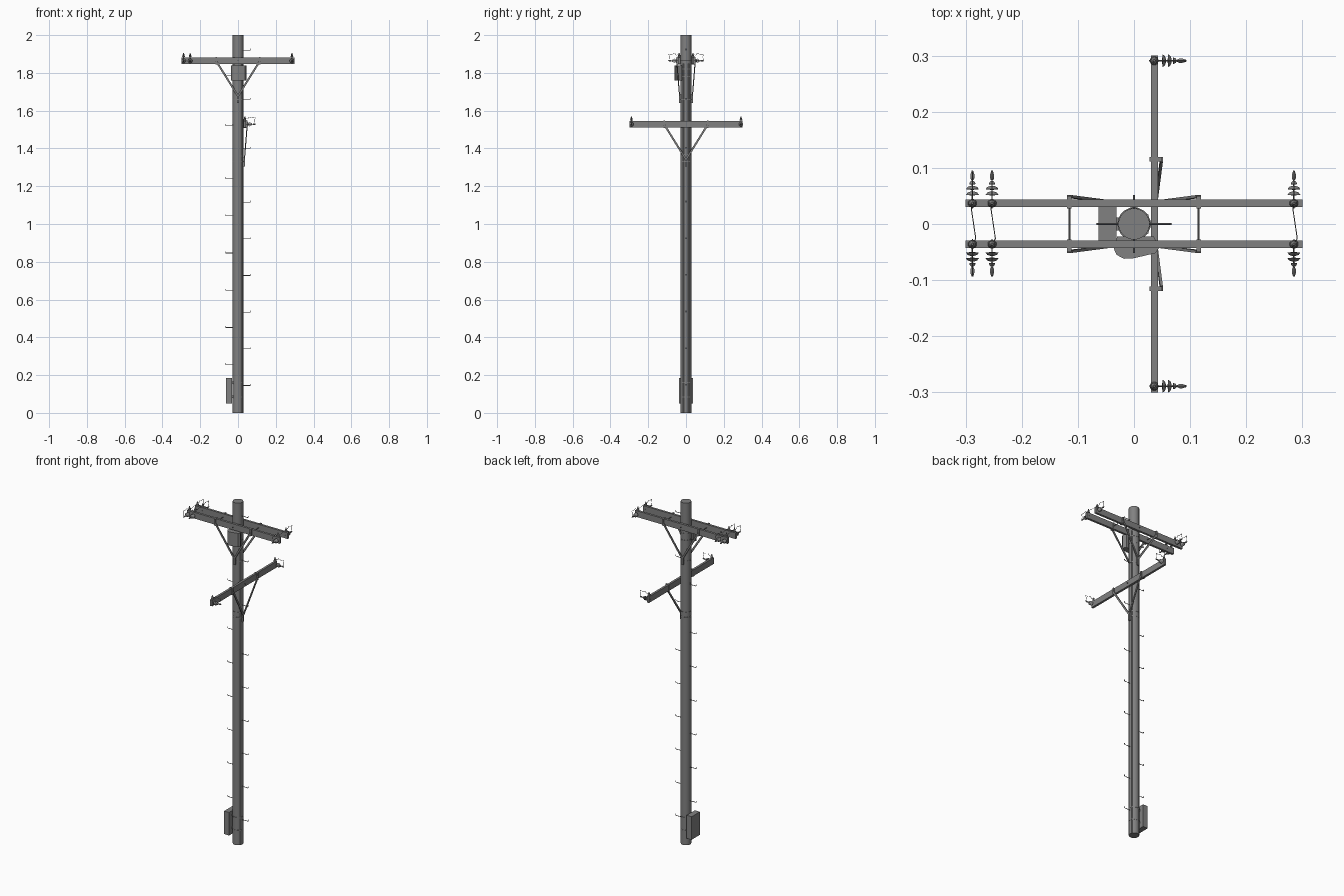
import bpy, bmesh, math
from mathutils import Vector, Matrix

old = bpy.data.objects.get("Cube")
if old:
    bpy.data.objects.remove(old)

grey = bpy.data.materials.new("weathered grey")
grey.use_nodes = True
GREY = (0.22, 0.22, 0.22, 1)
grey.diffuse_color = GREY
grey.node_tree.nodes["Principled BSDF"].inputs["Base Color"].default_value = GREY


def finish(name, bm, smooth=False):
    bmesh.ops.recalc_face_normals(bm, faces=bm.faces[:])
    mesh = bpy.data.meshes.new(name)
    bm.to_mesh(mesh)
    bm.free()
    mesh.materials.append(grey)
    ob = bpy.data.objects.new(name, mesh)
    bpy.context.collection.objects.link(ob)
    if smooth:
        bpy.ops.object.select_all(action='DESELECT')
        ob.select_set(True)
        bpy.context.view_layer.objects.active = ob
        bpy.ops.object.shade_smooth_by_angle(angle=math.radians(40))
    return ob


def add_box(bm, lo, hi, matrix=Matrix()):
    lo, hi = Vector(lo), Vector(hi)
    m = matrix @ Matrix.Translation((lo + hi) / 2) @ Matrix.Diagonal((*(hi - lo), 1))
    bmesh.ops.create_cube(bm, size=1, matrix=m)


def add_rod(bm, a, b, r, sides=6):
    a, b = Vector(a), Vector(b)
    d = b - a
    m = Matrix.Translation((a + b) / 2) @ d.to_track_quat('Z', 'Y').to_matrix().to_4x4()
    bmesh.ops.create_cone(bm, cap_ends=True, segments=sides, radius1=r, radius2=r,
                          depth=d.length, matrix=m)


def add_wire(bm, points, r):
    for a, b in zip(points, points[1:]):
        add_rod(bm, a, b, r, 5)


def add_strip(bm, a, b, width, thick, normal):
    # flat bar from a to b whose broad side faces the given normal
    a, b = Vector(a), Vector(b)
    z = (b - a).normalized()
    x = Vector(normal).cross(z).normalized()
    y = z.cross(x)
    m = Matrix((x, y, z)).transposed().to_4x4()
    m.translation = (a + b) / 2
    length = (b - a).length / 2
    add_box(bm, (-width / 2, -thick / 2, -length), (width / 2, thick / 2, length), m)


def add_lathe(bm, profile, matrix, sides=10):
    # profile holds (radius, height) pairs along local z
    rings = []
    for r, h in profile:
        rings.append([bm.verts.new(matrix @ Vector((r * math.cos(2 * math.pi * i / sides),
                      r * math.sin(2 * math.pi * i / sides), h))) for i in range(sides)])
    for lower, upper in zip(rings, rings[1:]):
        for i in range(sides):
            j = (i + 1) % sides
            bm.faces.new((lower[i], lower[j], upper[j], upper[i]))
    bm.faces.new(rings[0][::-1])
    bm.faces.new(rings[-1])


# Pole with its two cable conduits and metal bands
bm = bmesh.new()
add_rod(bm, (0, 0, 0), (0, 0, 2), 0.028, 20)
finish("pole", bm, True)

bm = bmesh.new()
for side in (-1, 1):
    add_rod(bm, (0.023, side * 0.014, 0), (0.023, side * 0.014, 1.85), 0.0035, 8)
finish("cable_conduits", bm, True)

bm = bmesh.new()
for z in (0.085, 0.16, 1.33, 1.36, 1.66, 1.78, 1.82):
    add_rod(bm, (0, 0, z - 0.003), (0, 0, z + 0.003), 0.0295, 20)
finish("pole_bands", bm, True)

# Climbing steps, alternating sides, each with an upturned tip
bm = bmesh.new()
right = [0.145 + 0.194 * i for i in range(6)] + [1.4, 1.66, 1.92]
left = [0.255 + 0.197 * i for i in range(6)] + [1.52, 1.785]
for side, heights in ((1, right), (-1, left)):
    for z in heights:
        add_wire(bm, [(side * 0.02, 0, z), (side * 0.065, 0, z), (side * 0.066, 0, z + 0.008)], 0.0018)
finish("climbing_steps", bm)

# Cross arms
for name, y in (("front_upper_arm", -0.036), ("back_upper_arm", 0.037)):
    bm = bmesh.new()
    add_box(bm, (-0.3, y - 0.0065, 1.846), (0.3, y + 0.0065, 1.882))
    finish(name, bm)
bm = bmesh.new()
add_box(bm, (0.03, -0.3, 1.51), (0.043, 0.3, 1.546))
finish("lower_arm", bm)

# Braces: a V of flat bars, joined by a small plate on the pole
def brace(name, matrix, z):
    bm = bmesh.new()
    for s in (-1, 1):
        add_strip(bm, (s * 0.115, 0.049, z), (0, 0.034, z - 0.185), 0.010, 0.005, (0, 1, 0))
        add_box(bm, (s * 0.115 - 0.004, 0.028, z - 0.018), (s * 0.115 + 0.004, 0.05, z + 0.022))
    add_box(bm, (-0.006, 0.026, z - 0.222), (0.006, 0.036, z - 0.175))
    bm.transform(matrix)
    finish(name, bm)


brace("back_brace", Matrix(), 1.862)
brace("front_brace", Matrix.Rotation(math.pi, 4, 'Z'), 1.862)
brace("lower_brace", Matrix.Rotation(-math.pi / 2, 4, 'Z'), 1.526)

# Through bolts tying the paired arms together
bm = bmesh.new()
for x in (-0.115, 0, 0.115):
    add_rod(bm, (x, -0.052, 1.864), (x, 0.052, 1.864), 0.0018)
add_rod(bm, (-0.033, 0, 1.528), (0.05, 0, 1.528), 0.0025)
finish("through_bolts", bm)

# Strain insulator, pin insulator and jumper loop; local +x points away from the arm
PIN = [(0.002, 0.01), (0.003, 0.02), (0.008, 0.021), (0.007, 0.026), (0.004, 0.028),
       (0.006, 0.03), (0.003, 0.037), (0.002, 0.042)]
SHED = [(0.003, 0.0), (0.012, 0.001), (0.009, 0.005), (0.003, 0.007)]
CLAMP = [(0.002, 0.0), (0.004, 0.004), (0.004, 0.009), (0.0015, 0.017)]


def insulator(name, place, angle):
    bm = bmesh.new()
    outward = Matrix.Rotation(math.pi / 2, 4, 'Y')
    add_lathe(bm, PIN, Matrix())
    add_rod(bm, (-0.009, 0, 0), (0.046 - 0.006, 0, 0), 0.0012)
    add_rod(bm, (0.006, 0, 0), (0.05, 0, 0), 0.0014)
    for x in (0.014, 0.024):
        add_lathe(bm, SHED, Matrix.Translation((x, 0, 0)) @ outward)
    add_lathe(bm, [(r * 0.5, h) for r, h in SHED], Matrix.Translation((0.033, 0, 0)) @ outward)
    add_lathe(bm, CLAMP, Matrix.Translation((0.041, 0, 0)) @ outward)
    add_wire(bm, [(0.055, 0, 0), (0.052, 0, 0.02), (0.056, 0, 0.036), (0.04, 0, 0.034),
                  (0.022, 0, 0.039), (0.016, 0, 0.03), (0, 0, 0.032)], 0.0011)
    bm.transform(Matrix.Translation(place) @ Matrix.Rotation(angle, 4, 'Z'))
    finish(name, bm, True)


ENDS = (-0.288, -0.253, 0.285)
for i, x in enumerate(ENDS):
    insulator(f"back_insulator_{i + 1}", (x, 0.037, 1.864), math.pi / 2)
    insulator(f"front_insulator_{i + 1}", (x, -0.036, 1.864), -math.pi / 2)
for name, y in (("lower_insulator_front", -0.289), ("lower_insulator_back", 0.291)):
    insulator(name, (0.036, y, 1.528), 0)

# Thin jumpers crossing between the paired arms
bm = bmesh.new()
for x in ENDS:
    add_wire(bm, [(x, 0.037, 1.896), (x - 0.002, 0.028, 1.892), (x + 0.006, -0.026, 1.892),
                  (x, -0.036, 1.896)], 0.0009)
finish("jumper_wires", bm)

# Rounded equipment case on the front of the pole, under the arms
bm = bmesh.new()
outline = [(-0.036, -0.044), (-0.031, -0.055), (-0.018, -0.062), (0, -0.061),
           (0.038, -0.052), (0.045, -0.042), (0.035, -0.022), (-0.03, -0.022)]
base = bm.faces.new([bm.verts.new((x, y, 1.76)) for x, y in outline])
top = bmesh.ops.extrude_face_region(bm, geom=[base])
bmesh.ops.translate(bm, vec=(0, 0, 0.08),
                    verts=[v for v in top["geom"] if isinstance(v, bmesh.types.BMVert)])
finish("equipment_case", bm, True)

# Cabinet near the ground with its mounting brackets
bm = bmesh.new()
add_box(bm, (-0.063, -0.038, 0.05), (-0.031, 0.038, 0.185))
for z in (0.085, 0.16):
    add_box(bm, (-0.034, -0.012, z - 0.006), (-0.02, 0.012, z + 0.006))
finish("ground_cabinet", bm)
